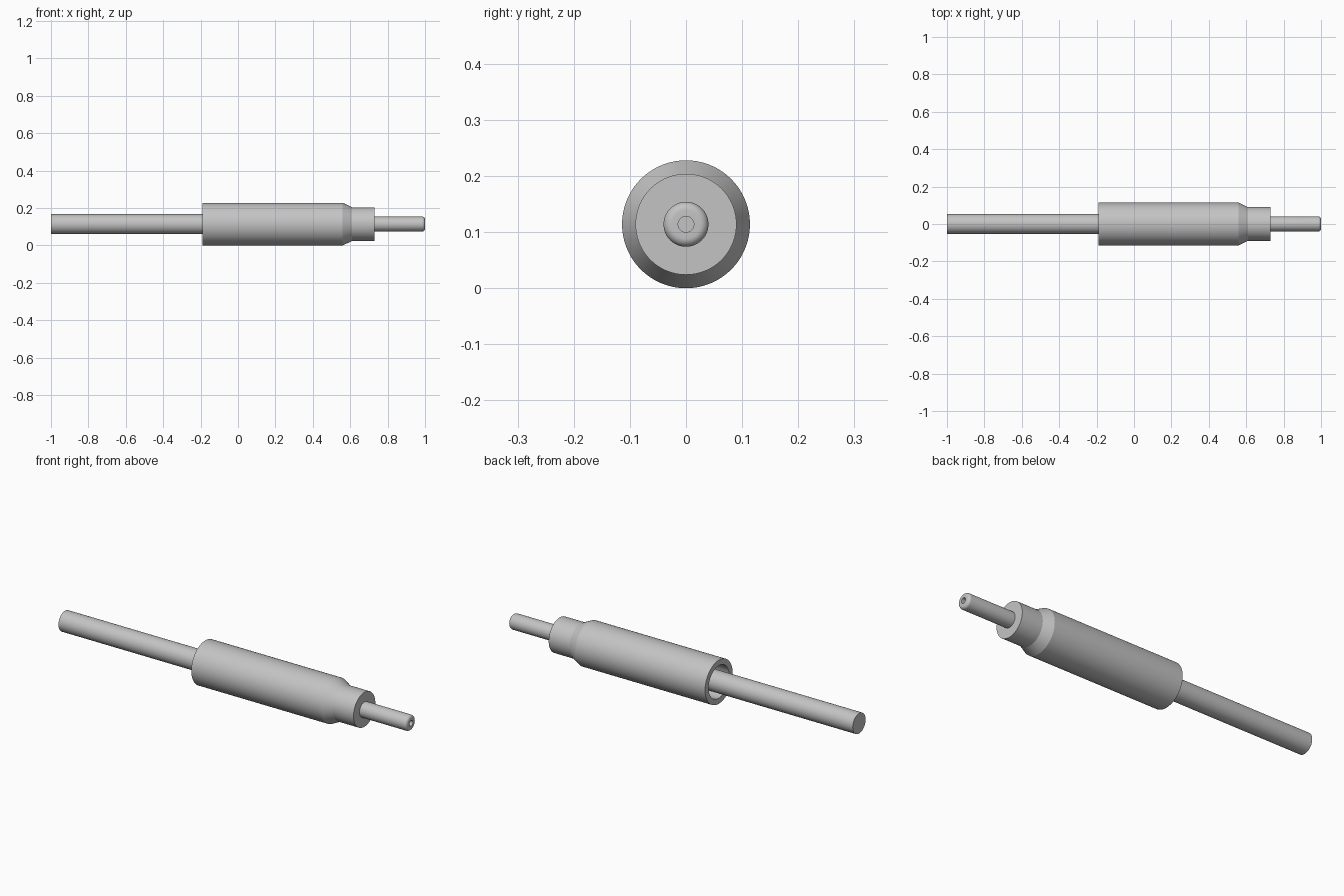
import bpy, bmesh, math
from mathutils import Vector

cube = bpy.data.objects.get("Cube")
if cube:
    bpy.data.objects.remove(cube, do_unlink=True)

AXIS_Z = 0.114   # height of the common axis
SEGMENTS = 72

grey = bpy.data.materials.new("light grey")
grey.use_nodes = True
colour = (0.55, 0.55, 0.55, 1)
grey.diffuse_color = colour
grey.node_tree.nodes["Principled BSDF"].inputs["Base Color"].default_value = colour


def lathe(name, profile):
    """Revolve (x, radius) points about the x axis."""
    bm = bmesh.new()
    verts = [bm.verts.new((x, 0, r)) for x, r in profile]
    edges = [bm.edges.new(pair) for pair in zip(verts, verts[1:])]
    bmesh.ops.spin(bm, geom=verts + edges, cent=(0, 0, 0), axis=(1, 0, 0),
                   angle=math.tau, steps=SEGMENTS)
    bmesh.ops.remove_doubles(bm, verts=bm.verts, dist=1e-5)
    bmesh.ops.recalc_face_normals(bm, faces=bm.faces)
    mesh = bpy.data.meshes.new(name)
    bm.to_mesh(mesh)
    bm.free()
    obj = bpy.data.objects.new(name, mesh)
    obj.location = Vector((0, 0, AXIS_Z))
    mesh.materials.append(grey)
    bpy.context.collection.objects.link(obj)
    bpy.ops.object.select_all(action='DESELECT')
    obj.select_set(True)
    bpy.context.view_layer.objects.active = obj
    bpy.ops.object.shade_smooth_by_angle(angle=math.radians(20))
    return obj


# Sleeve: hollow at the cable end, tapered to a collar at the pin end
lathe("sleeve", [(0.45, 0), (0.45, 0.085), (-0.19, 0.085), (-0.19, 0.114),
                 (0.56, 0.114), (0.61, 0.09), (0.73, 0.09), (0.73, 0)])

# Cable running into the hollow sleeve
lathe("cable", [(-1, 0), (-1, 0.053), (0.45, 0.053), (0.45, 0)])

# Pin: rounded tip with a small blind hole
fillet = 0.015
tip = [(1 - fillet + fillet * math.sin(a), 0.04 - fillet + fillet * math.cos(a))
       for a in (math.pi / 2 * i / 8 for i in range(9))]
lathe("pin", [(0.72, 0), (0.72, 0.04)] + tip +
      [(1, 0.014), (0.97, 0.014), (0.97, 0)])
